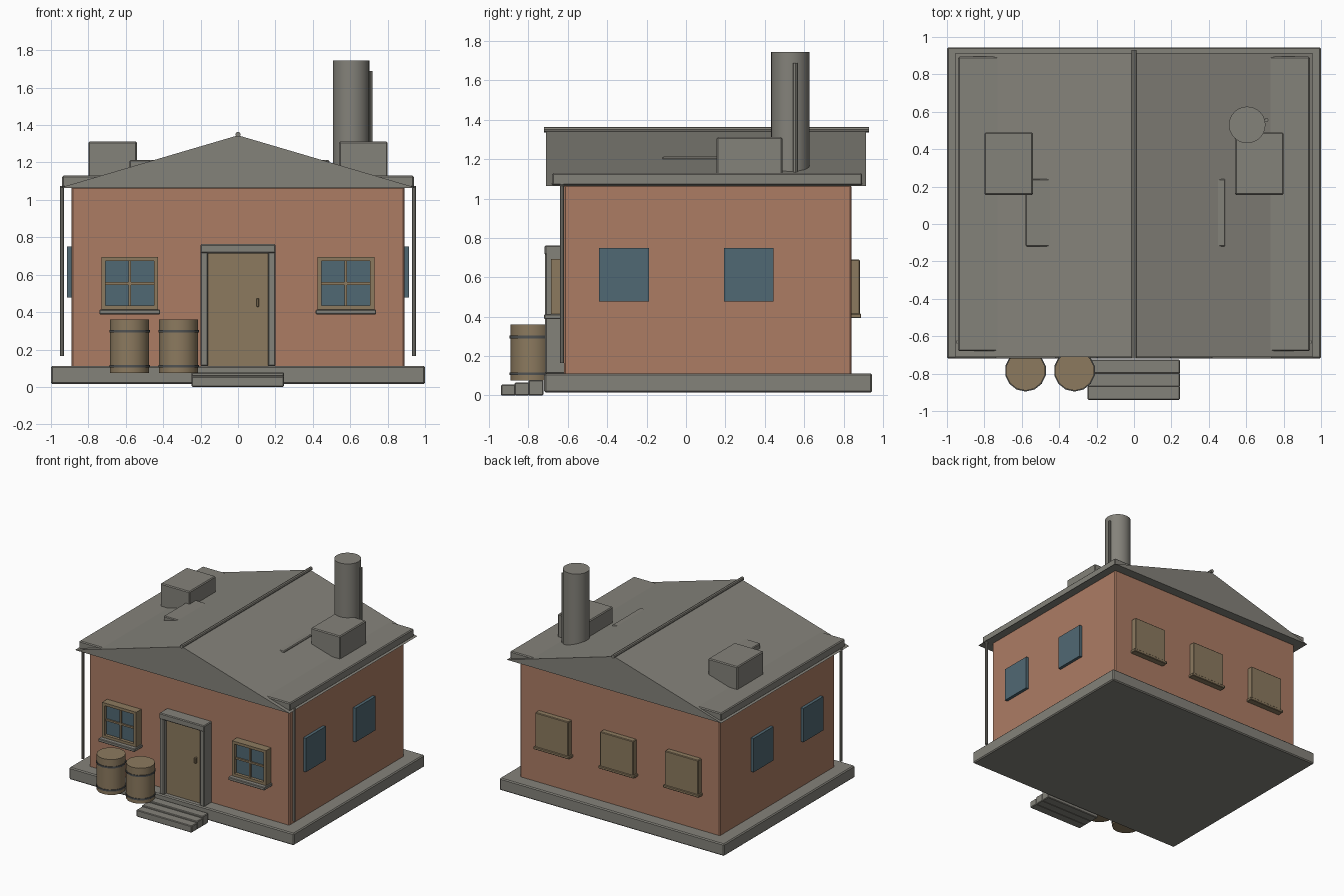
import bpy
import bmesh
from math import pi

if "Cube" in bpy.data.objects:
    bpy.data.objects.remove(bpy.data.objects["Cube"])


def material(name, rgb):
    lin = [((c / 255 + 0.055) / 1.055) ** 2.4 for c in rgb]
    m = bpy.data.materials.new(name)
    m.use_nodes = True
    m.diffuse_color = (*lin, 1)
    m.node_tree.nodes["Principled BSDF"].inputs["Base Color"].default_value = (*lin, 1)
    return m


STONE = material("grey stone", (132, 130, 122))
BRICK = material("orange brick", (172, 124, 100))
WOOD = material("tan wood", (140, 122, 95))
GLASS = material("blue glass", (80, 104, 115))
IRON = material("dark iron", (80, 82, 82))


def add_mesh(name, bm, mat, bevel=0.0):
    bmesh.ops.recalc_face_normals(bm, faces=bm.faces)
    mesh = bpy.data.meshes.new(name)
    bm.to_mesh(mesh)
    bm.free()
    mesh.materials.append(mat)
    ob = bpy.data.objects.new(name, mesh)
    bpy.context.collection.objects.link(ob)
    if bevel:
        mod = ob.modifiers.new("soft edges", "BEVEL")
        mod.width = bevel
        mod.segments = 1
    return ob


def box(name, x, y, z, mat, bevel=0.0):
    """Box from (min, max) pairs on each axis."""
    bm = bmesh.new()
    bmesh.ops.create_cube(bm, size=1)
    for v in bm.verts:
        for i, (lo, hi) in enumerate((x, y, z)):
            v.co[i] = hi if v.co[i] > 0 else lo
    return add_mesh(name, bm, mat, bevel)


def extrude_profile(name, points, y, mat):
    """Extrude an (x, z) profile along y."""
    bm = bmesh.new()
    face = bm.faces.new([bm.verts.new((px, y[0], pz)) for px, pz in points])
    out = bmesh.ops.extrude_face_region(bm, geom=[face])
    for v in out["geom"]:
        if isinstance(v, bmesh.types.BMVert):
            v.co.y = y[1]
    return add_mesh(name, bm, mat)


def cylinder(name, r, sides, length, at, mat, rot=(0, 0, 0)):
    bpy.ops.mesh.primitive_cylinder_add(vertices=sides, radius=r, depth=length,
                                        location=at, rotation=rot)
    ob = bpy.context.object
    ob.name = name
    ob.data.materials.append(mat)
    bpy.ops.object.shade_smooth_by_angle(angle=0.7)
    return ob


# Foundation, walls and steps
box("foundation", (-1, 1), (-0.72, 0.945), (0.015, 0.112), STONE, 0.008)
box("walls", (-0.89, 0.89), (-0.62, 0.84), (0.1, 1.07), BRICK, 0.008)
for i, top in enumerate((0.055, 0.065, 0.078)):
    y = -0.94 + 0.07 * i
    box("step", (-0.248, 0.245), (y, y + 0.075), (0, top), STONE, 0.005)

# Roof with its ridge, eaves slab and low vent
extrude_profile("roof", [(-0.955, 1.064), (0.955, 1.064), (0, 1.345)], (-0.71, 0.915), STONE)
box("eaves_slab", (-0.94, 0.94), (-0.68, 0.895), (1.066, 1.13), STONE, 0.007)
cylinder("ridge_cap", 0.014, 8, 1.65, (0, 0.105, 1.35), STONE, (pi / 2, 0, 0))
box("roof_vent", (-0.58, 0.49), (-0.12, 0.24), (1.1, 1.213), STONE, 0.006)

# Chimney and its side pipe
cylinder("chimney", 0.098, 24, 0.66, (0.605, 0.53, 1.415), STONE)
cylinder("chimney_pipe", 0.011, 8, 0.57, (0.708, 0.555, 1.405), STONE)

# Parts repeated on the left and right
for s in (-1, 1):
    box("roof_box", sorted((s * 0.54, s * 0.8)), (0.155, 0.49), (1.08, 1.312), STONE, 0.007)
    cylinder("downpipe", 0.011, 8, 0.91, (s * 0.94, -0.63, 0.62), STONE)
    for y in (-0.315, 0.318):
        box("side_window", sorted((s * 0.885, s * 0.914)), (y - 0.126, y + 0.126),
            (0.478, 0.75), GLASS)

# Front windows
for cx in (-0.579, 0.577):
    y = (-0.685, -0.61)
    box("window_glass", (cx - 0.14, cx + 0.14), (-0.66, -0.61), (0.425, 0.685), GLASS)
    for s in (-1, 1):
        box("window_jamb", sorted((cx + s * 0.13, cx + s * 0.152)), y, (0.412, 0.694), WOOD)
        box("window_rail", (cx - 0.13, cx + 0.13), y,
            (0.553 + s * 0.13 - 0.011, 0.553 + s * 0.13 + 0.011), WOOD)
    box("window_mullion", (cx - 0.007, cx + 0.007), (-0.672, -0.62), (0.42, 0.69), WOOD)
    box("window_crossbar", (cx - 0.13, cx + 0.13), (-0.672, -0.62), (0.546, 0.56), WOOD)
    box("window_sill", (cx - 0.162, cx + 0.162), (-0.72, -0.61), (0.388, 0.413), STONE, 0.004)

# Shuttered back windows
for cx in (-0.577, 0, 0.577):
    box("back_shutter", (cx - 0.148, cx + 0.148), (0.83, 0.884), (0.41, 0.69), WOOD, 0.005)
    box("back_sill", (cx - 0.16, cx + 0.16), (0.83, 0.89), (0.393, 0.416), WOOD, 0.004)

# Door, frame and handle
box("door", (-0.165, 0.165), (-0.68, -0.61), (0.11, 0.72), WOOD)
for s in (-1, 1):
    box("door_jamb", sorted((s * 0.16, s * 0.2)), (-0.715, -0.61), (0.11, 0.75), STONE, 0.006)
box("door_lintel", (-0.2, 0.2), (-0.718, -0.61), (0.714, 0.763), STONE, 0.006)
box("door_handle", (0.098, 0.112), (-0.70, -0.67), (0.428, 0.474), WOOD, 0.003)

# Barrels with iron hoops
for cx in (-0.58, -0.318):
    cylinder("barrel", 0.106, 14, 0.285, (cx, -0.785, 0.2175), WOOD)
    for z in (0.11, 0.297):
        cylinder("barrel_hoop", 0.111, 14, 0.013, (cx, -0.785, z), IRON)
